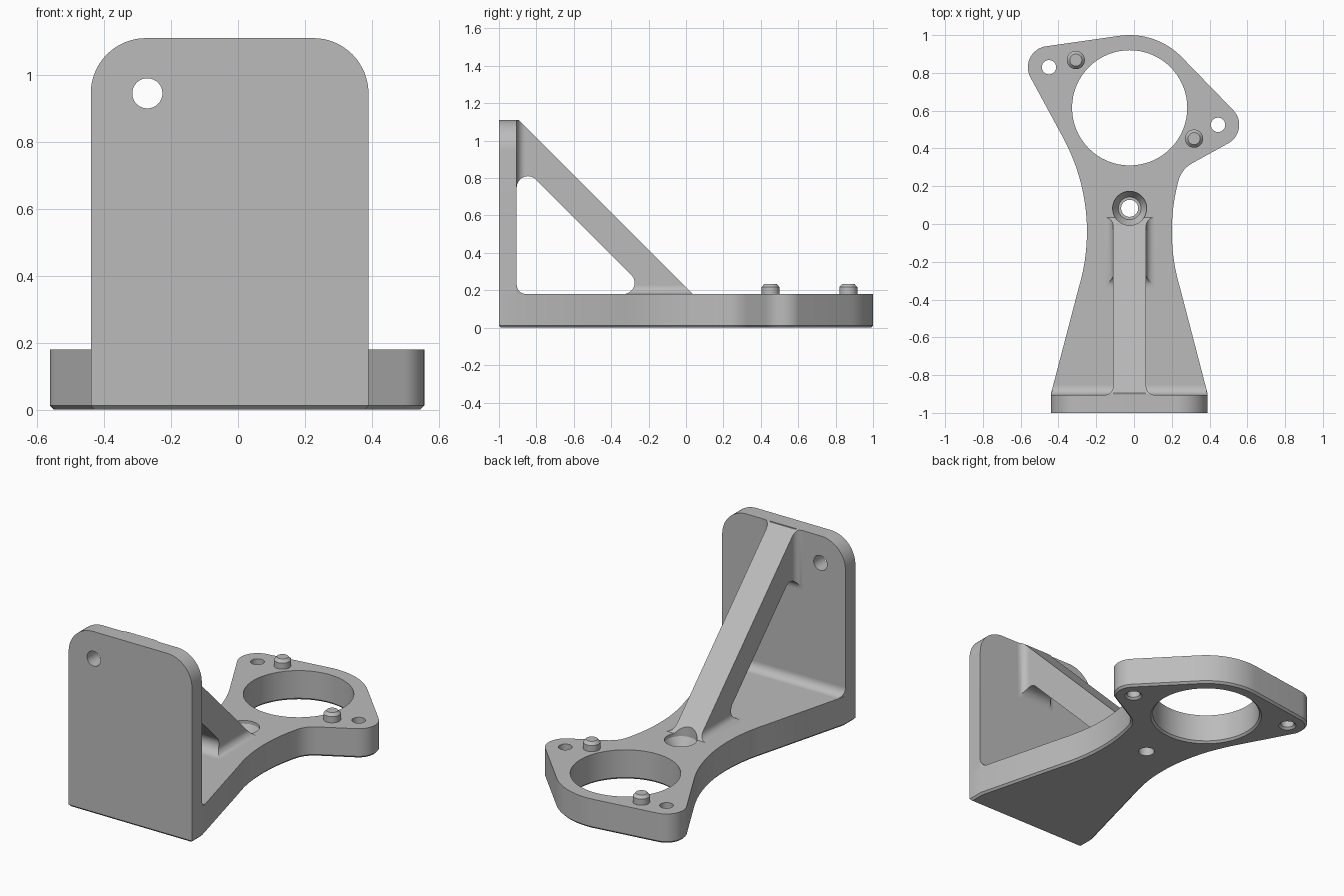
import bpy, bmesh
from math import sin, cos, radians, sqrt

cube = bpy.data.objects.get("Cube")
if cube:
    bpy.data.objects.remove(cube, do_unlink=True)

grey = bpy.data.materials.new("plain grey")
grey.use_nodes = True
grey.diffuse_color = (0.5, 0.5, 0.5, 1)
for node in grey.node_tree.nodes:
    if node.type == 'BSDF_PRINCIPLED':
        node.inputs["Base Color"].default_value = (0.5, 0.5, 0.5, 1)

MID = -0.023           # centre line of the bracket
TOP = 0.18             # top of the base
WALL = -0.905          # rear face of the upright plate
HALF = 0.0875          # half thickness of the rib
ROUND, FILLET = 0.06, 0.045


def finish(name, bm):
    bmesh.ops.remove_doubles(bm, verts=bm.verts, dist=1e-5)
    bmesh.ops.recalc_face_normals(bm, faces=bm.faces)
    mesh = bpy.data.meshes.new(name)
    bm.to_mesh(mesh)
    bm.free()
    mesh.materials.append(grey)
    obj = bpy.data.objects.new(name, mesh)
    bpy.context.collection.objects.link(obj)
    return obj


def arc(cx, cy, r, start, end, steps=16):
    angles = [radians(start + (end - start) * i / steps) for i in range(steps + 1)]
    return [(cx + r * cos(a), cy + r * sin(a)) for a in angles]


def prism(name, points, axis, low, high, chamfer=0):
    """Extrude a 2D outline along one axis, optionally chamfering the low rim."""
    place = {'x': lambda u, v, w: (w, u, v),
             'y': lambda u, v, w: (u, w, v),
             'z': lambda u, v, w: (u, v, w)}[axis]
    bm = bmesh.new()
    a = [bm.verts.new(place(u, v, low)) for u, v in points]
    b = [bm.verts.new(place(u, v, high)) for u, v in points]
    bottom = bm.faces.new(a)
    bm.faces.new(b)
    for i in range(len(a)):
        bm.faces.new((a[i - 1], a[i], b[i], b[i - 1]))
    bmesh.ops.recalc_face_normals(bm, faces=bm.faces)
    if chamfer:
        bmesh.ops.bevel(bm, geom=list(bottom.edges), offset=chamfer,
                        segments=1, affect='EDGES')
    return finish(name, bm)


def lathe(name, profile, x, y, sides=64):
    """Turn a (radius, height) profile about a vertical axis."""
    bm = bmesh.new()
    rings = [[bm.verts.new((px, py, z)) for px, py in arc(x, y, r, 0, 360, sides)[:-1]]
             for r, z in profile]
    bm.faces.new(rings[0])
    bm.faces.new(rings[-1])
    for low, high in zip(rings, rings[1:]):
        for i in range(sides):
            bm.faces.new((low[i - 1], low[i], high[i], high[i - 1]))
    return finish(name, bm)


def cut(obj, cutters):
    for c in cutters:
        c.hide_render = True
        mod = obj.modifiers.new("hole", 'BOOLEAN')
        mod.operation, mod.solver, mod.object = 'DIFFERENCE', 'EXACT', c
    graph = bpy.context.evaluated_depsgraph_get()
    mesh = bpy.data.meshes.new_from_object(obj.evaluated_get(graph))
    obj.modifiers.clear()
    obj.data = mesh


def rib_fillet(name, side, place, start, end, steps=8):
    """Concave fillet between a rib flank and a flat face, trimmed to the rib shape."""
    bm = bmesh.new()
    rows = []
    for i in range(steps + 1):
        a = radians(90 * i / steps)
        d, u = FILLET * (1 - cos(a)), FILLET * (1 - sin(a))
        curve = sqrt(max(0, ROUND ** 2 - (u - ROUND) ** 2))
        rows.append([bm.verts.new(place(MID + side * (HALF + off), u, t))
                     for off in (0, d) for t in (start + curve, end - u)])
    for p, q in zip(rows, rows[1:]):
        for m, n in ((0, 1), (1, 3), (3, 2), (2, 0)):
            bm.faces.new((p[m], p[n], q[n], q[m]))
    bm.faces.new([rows[-1][k] for k in (0, 1, 3, 2)])
    return finish(name, bm)


# Base: waisted foot, ring and two ears
outline = [(-0.44, -1), (0.39, -1), (0.39, -0.9)]
outline += arc(1.24, -0.04, 1.04, 197, 165)
outline += arc(0.38, 0.19, 0.15, 165, 117, 8)[1:]
outline += arc(0.445, 0.525, 0.112, -63, 43)
outline += arc(MID, 0.615, 0.385, 43, 97)
outline += arc(-0.45, 0.83, 0.112, 97, 208)
outline += arc(-1.289, -0.04, 1.04, 28, -17)
outline += [(-0.44, -0.9)]
base = prism("base", outline, 'z', 0, TOP, chamfer=0.012)


def through_hole(name, x, y, r):
    return lathe(name, [(r + 0.022, -0.01), (r, 0.012), (r, 0.3)], x, y)


screw = lathe("screw_hole_cutter", [(0.045, -0.1), (0.045, 0.11), (0.06, 0.11),
                                    (0.09, 0.16), (0.09, 0.6)], MID, 0.083)
cutters = [through_hole("ring_cutter", MID, 0.615, 0.305),
           through_hole("left_ear_cutter", 0.445, 0.525, 0.038),
           through_hole("right_ear_cutter", -0.45, 0.83, 0.038), screw]
cut(base, cutters)

# Upright plate with rounded top corners and one hole
shape = [(-0.44, TOP), (0.39, TOP)]
shape += arc(0.225, 0.945, 0.165, 0, 90) + arc(-0.275, 0.945, 0.165, 90, 180)
plate = prism("upright_plate", shape, 'y', -1, WALL)
plate_hole = prism("plate_hole_cutter", arc(-0.271, 0.945, 0.045, 0, 360, 48)[:-1], 'y', -1.2, -0.7)
cut(plate, [plate_hole])
cutters.append(plate_hole)

# Diagonal rib with a rounded triangular opening under it
side = [(0.035, 0.1), (0.035, TOP), (-0.895, 1.11), (-0.94, 1.1), (-0.94, 0.75)]
side += arc(-0.845, 0.75, ROUND, 180, 45) + arc(-0.335, 0.24, ROUND, 45, -90)
side += [(-0.335, 0.1)]
rib = prism("diagonal_rib", side, 'x', MID - HALF, MID + HALF)
cut(rib, [screw])

# Fillets where the rib meets the base and the plate
for s, label in ((1, "left"), (-1, "right")):
    rib_fillet(label + "_foot_fillet", s, lambda x, u, t: (x, t, TOP + u), -0.335, 0.035)
    rib_fillet(label + "_wall_fillet", s, lambda x, u, t: (x, WALL + u, min(t, 1.11)), 0.75, 1.12)

# Fillet between plate and base, narrowing with the foot
corner = [(WALL, TOP)] + arc(WALL + 0.05, TOP + 0.05, 0.05, 270, 180, 10)
heel = prism("heel_fillet", corner, 'x', -0.44, 0.39)
for v in heel.data.vertices:
    v.co.x -= (1 if v.co.x > 0 else -1) * 0.3 * (v.co.y - WALL)

# Locating pins
for label, x, y in (("left_pin", 0.318, 0.452), ("right_pin", -0.308, 0.868)):
    lathe(label, [(0.048, TOP - 0.02), (0.048, 0.217), (0.032, 0.235)], x, y, 40)

for c in cutters:
    bpy.data.objects.remove(c, do_unlink=True)

# Smooth curved walls, keep hard edges
bpy.ops.object.select_all(action='DESELECT')
for obj in bpy.context.collection.objects:
    if obj.type == 'MESH':
        obj.select_set(True)
        bpy.context.view_layer.objects.active = obj
bpy.ops.object.shade_smooth_by_angle(angle=radians(30))
